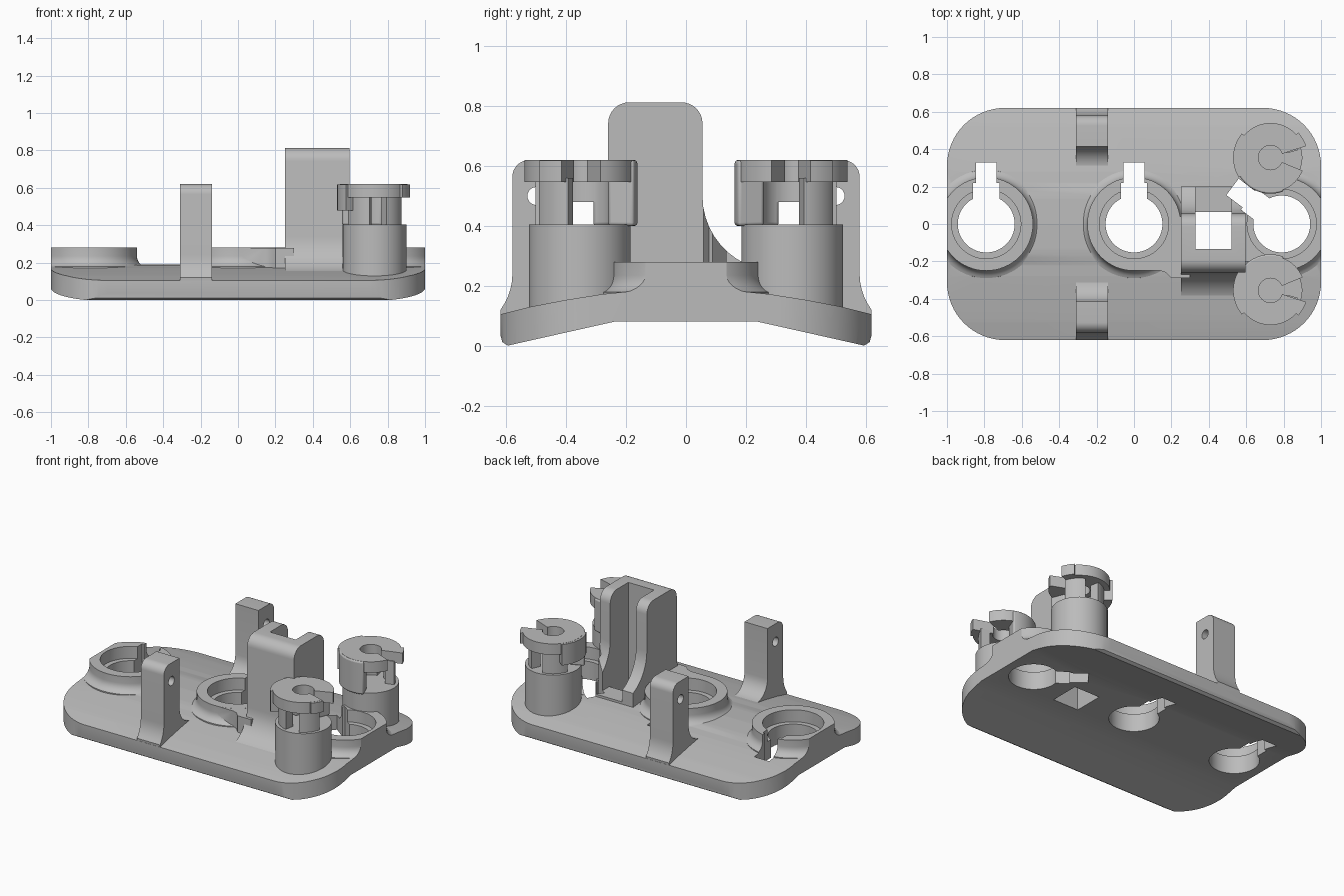
import bpy, bmesh
from math import sin, cos, pi, radians
from mathutils import Matrix, Vector

if "Cube" in bpy.data.objects:
    bpy.data.objects.remove(bpy.data.objects["Cube"])

grey = bpy.data.materials.new("plain grey")
COLOUR = (0.5, 0.5, 0.5, 1)
grey.use_nodes = True
grey.diffuse_color = COLOUR
grey.node_tree.nodes["Principled BSDF"].inputs["Base Color"].default_value = COLOUR


def make(name, bm):
    bmesh.ops.recalc_face_normals(bm, faces=bm.faces)
    mesh = bpy.data.meshes.new(name)
    bm.to_mesh(mesh)
    bm.free()
    obj = bpy.data.objects.new(name, mesh)
    bpy.context.collection.objects.link(obj)
    mesh.materials.append(grey)
    return obj


def prism(name, pts, lo, hi, axis="z"):
    """Extrude an outline: (x, y) along z, or (y, z) along x."""
    bm = bmesh.new()
    place = (lambda a, b: (a, b, lo)) if axis == "z" else (lambda a, b: (lo, a, b))
    face = bm.faces.new([bm.verts.new(place(a, b)) for a, b in pts])
    out = bmesh.ops.extrude_face_region(bm, geom=[face])
    d = hi - lo
    shift = Vector((0, 0, d) if axis == "z" else (d, 0, 0))
    bmesh.ops.translate(bm, vec=shift, verts=[v for v in out["geom"] if isinstance(v, bmesh.types.BMVert)])
    return make(name, bm)


def lathe(name, profile, x, y, steps=64):
    """Spin an (r, z) profile that starts and ends on the axis."""
    bm = bmesh.new()
    vs = [bm.verts.new((r, 0, z)) for r, z in profile]
    es = [bm.edges.new(p) for p in zip(vs, vs[1:])]
    bmesh.ops.spin(bm, geom=vs + es, cent=(0, 0, 0), axis=(0, 0, 1), angle=2 * pi, steps=steps)
    bmesh.ops.remove_doubles(bm, verts=bm.verts, dist=1e-4)
    bmesh.ops.translate(bm, vec=(x, y, 0), verts=bm.verts)
    return make(name, bm)


def arc(cx, cy, r, a0, a1, n=8):
    angles = [radians(a0 + (a1 - a0) * i / n) for i in range(n + 1)]
    return [(cx + r * cos(a), cy + r * sin(a)) for a in angles]


def rect(x0, x1, y0, y1):
    return [(x0, y0), (x1, y0), (x1, y1), (x0, y1)]


def boolean(obj, tool, op, keep=False):
    mod = obj.modifiers.new(op, "BOOLEAN")
    mod.operation, mod.object, mod.solver = op, tool, "EXACT"
    bpy.context.view_layer.objects.active = obj
    bpy.ops.object.modifier_apply(modifier=mod.name)
    if not keep:
        bpy.data.objects.remove(tool)


# Arched base plate
half = [(0.24, 0.08), (0.57, 0.006), (0.595, 0), (0.614, 0.012), (0.62, 0.035),
        (0.62, 0.105), (0.52, 0.13), (0.4, 0.153), (0.28, 0.172), (0.14, 0.186)]
section = half + [(0, 0.19)] + [(-y, z) for y, z in reversed(half)]
base = prism("base_plate", section, -1.1, 1.1, "x")

# Raised rings with flared feet, and the shelf joining rings to the tower
CENTRES = (-0.79, 0, 0.79)
flare = arc(0.31, 0.235, 0.06, 180, 250, 6)
for i, x in enumerate(CENTRES):
    ring = lathe("ring", [(0, 0.28), (0.25, 0.28)] + flare + [(0.29, 0.12), (0, 0.12)], x, 0)
    boolean(base, ring, "UNION")
shelf = [(0.02, -0.249), (0.14, -0.249), (0.17, -0.26), (0.2, -0.29), (0.3, -0.29), (0.3, 0.04), (0.02, 0.04)]
boolean(base, prism("shelf", shelf, 0.115, 0.2795), "UNION")
boolean(base, prism("link", rect(0.52, 0.7, -0.2, 0.13), 0.116, 0.279), "UNION")

# Rounded outer outline
R = 0.31
outline = []
for sx, sy, a in ((1, 1, 0), (-1, 1, 90), (-1, -1, 180), (1, -1, 270)):
    outline += arc(sx * (1 - R), sy * (0.6205 - R), R, a, a + 90, 16)
boolean(base, prism("outline", outline, -0.1, 1), "INTERSECT")

# Tower with a channel open at the back
tower_side = (arc(-0.46, 0.34, 0.2, 270, 360) + arc(-0.19, 0.743, 0.07, 180, 90)
              + arc(-0.015, 0.743, 0.07, 90, 0) + arc(0.305, 0.5, 0.25, 180, 245)
              + [(0.2, 0.12), (-0.46, 0.11)])
tower = prism("tower", tower_side, 0.25, 0.595, "x")
boolean(tower, prism("channel", rect(0.33, 0.52, -0.135, 0.4), 0.195, 1), "DIFFERENCE")

# Keyholes with counterbores, and the square hole under the channel
cutters = [prism("square_hole", rect(0.33, 0.52, -0.135, 0.065), -0.1, 0.5)]
for x, turn in zip(CENTRES, (0, 0, 53)):
    bore = lathe("bore", [(0, 0.5), (0.185, 0.5), (0.185, 0.2), (0.152, 0.2), (0.152, -0.1), (0, -0.1)], x, 0)
    key = [(-0.07, 0), (0.07, 0), (0.07, 0.22), (0.055, 0.22), (0.055, 0.33),
           (-0.055, 0.33), (-0.055, 0.22), (-0.07, 0.22)]
    slot = prism("slot", key, -0.11, 0.51)
    slot.data.transform(Matrix.Translation((x, 0, 0)) @ Matrix.Rotation(radians(turn), 4, "Z"))
    cutters += [bore, slot]
for c in cutters:
    boolean(base, c, "DIFFERENCE", keep=True)
    boolean(tower, c, "DIFFERENCE")

# Parts mirrored front to back
for s, side in ((1, "back"), (-1, "front")):
    # Upright arm with a pin hole
    arm_side = (arc(0.295, 0.285, 0.12, 270, 360) + [(0.415, 0.62)]
                + arc(0.525, 0.565, 0.055, 90, 0) + arc(0.78, 0.24, 0.2, 180, 217, 5)
                + [(0.618, 0.09), (0.295, 0.09)])
    arm = prism(side + "_arm", [(s * y, z) for y, z in arm_side], -0.31, -0.14, "x")
    pin = prism("pin_hole", arc(s * 0.5, 0.5, 0.03, 0, 345, 23), -0.5, 0, "x")
    boolean(arm, pin, "DIFFERENCE")

    # Round post
    px, py = 0.73, s * 0.355
    lathe(side + "_post", [(0, 0.405), (0.17, 0.405), (0.17, 0.1), (0, 0.1)], px, py)

    # Slotted head carried on pillars and jaws
    def sector(part, r0, r1, a0, a1, z0, z1):
        n = max(6, int((a1 - a0) / 6))
        pts = arc(0, 0, r1, a0, a1, n) + arc(0, 0, r0, a1, a0, n)
        return prism(f"{side}_{part}", [(px + x, py + s * y) for x, y in pts], z0, z1)

    sector("head", 0.065, 0.185, 18, 338, 0.547, 0.62)
    sector("head_tooth", 0.1, 0.2, 18, 42, 0.547, 0.619)
    sector("head_lip", 0.1, 0.2, 140, 212, 0.48, 0.619)
    jaw = sector("jaw", 0.1, 0.193, 205, 292, 0.4, 0.6195)
    bevel = jaw.modifiers.new("soft", "BEVEL")
    bevel.width, bevel.segments, bevel.limit_method = 0.015, 3, "ANGLE"
    sector("outer_pillar", 0.09, 0.15, 15, 65, 0.4, 0.56)
    sector("rear_pillar", 0.09, 0.15, 100, 160, 0.4, 0.56)

# Smooth curved walls, keep edges sharp
bpy.ops.object.select_all(action="DESELECT")
for o in bpy.context.scene.objects:
    if o.type == "MESH":
        o.select_set(True)
        bpy.context.view_layer.objects.active = o
bpy.ops.object.shade_smooth_by_angle(angle=radians(30))
